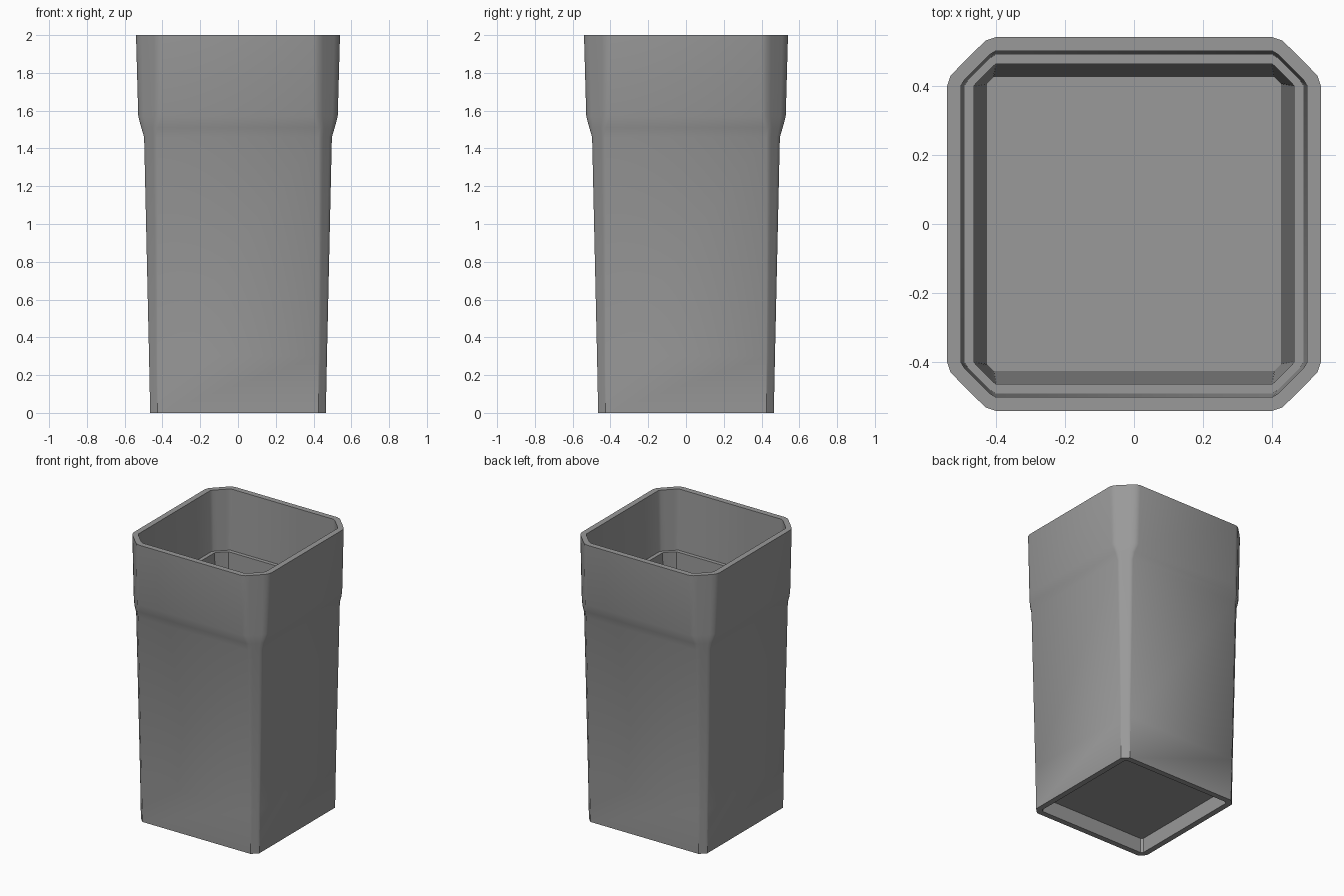
import bpy, bmesh

if "Cube" in bpy.data.objects:
    bpy.data.objects.remove(bpy.data.objects["Cube"])

# Corner outline in unit form: a softened 45 degree chamfer
SOFT = [(1, 0), (.93, .2), (.78, .36), (.36, .78), (.2, .93), (0, 1)]


def ring(half, cut, soft, z):
    """Square outline with softened corners; soft 0 is a plain chamfer."""
    corner = []
    for x, y in SOFT:
        t = (x + 1 - y) / 2
        corner.append((half - cut + cut * (t + (x - t) * soft),
                       half - cut + cut * (1 - t + (y - 1 + t) * soft)))
    pts = []
    for c, s in ((1, 0), (0, 1), (-1, 0), (0, -1)):
        pts += [(c * x - s * y, s * x + c * y, z) for x, y in corner]
    return pts


# Wall section, from the underside recess, up the outside, down the inside
# (half width, corner cut, corner softness, height)
section = [
    (.42, .015, 0, .10), (.425, .015, 0, 0),              # underside recess
    (.465, .04, 0, 0), (.471, .046, .25, .30),            # foot
    (.497, .072, 1, 1.46), (.512, .09, 1, 1.51),          # body and flare
    (.528, .125, 1, 1.57), (.54, .14, 1, 2),              # collar
    (.50, .10, .5, 2), (.49, .09, .4, 1.57),              # rim and collar inside
    (.463, .065, .3, 1.57), (.425, .02, .1, .15),         # ledge and inner wall
]

bm = bmesh.new()
rings = [[bm.verts.new(p) for p in ring(*row)] for row in section]
for low, high in zip(rings, rings[1:]):
    n = len(low)
    for i in range(n):
        j = (i + 1) % n
        bm.faces.new((low[i], low[j], high[j], high[i]))
bm.faces.new(rings[0])     # underside
bm.faces.new(rings[-1])    # inner floor
bmesh.ops.recalc_face_normals(bm, faces=bm.faces)

mesh = bpy.data.meshes.new("planter_pot")
bm.to_mesh(mesh)
bm.free()
pot = bpy.data.objects.new("planter_pot", mesh)
bpy.context.collection.objects.link(pot)

grey = bpy.data.materials.new("mid grey")
grey.diffuse_color = (.32, .32, .32, 1)
grey.use_nodes = True
grey.node_tree.nodes["Principled BSDF"].inputs["Base Color"].default_value = grey.diffuse_color
mesh.materials.append(grey)

bpy.context.view_layer.objects.active = pot
pot.select_set(True)
bpy.ops.object.shade_smooth_by_angle(angle=.61)
